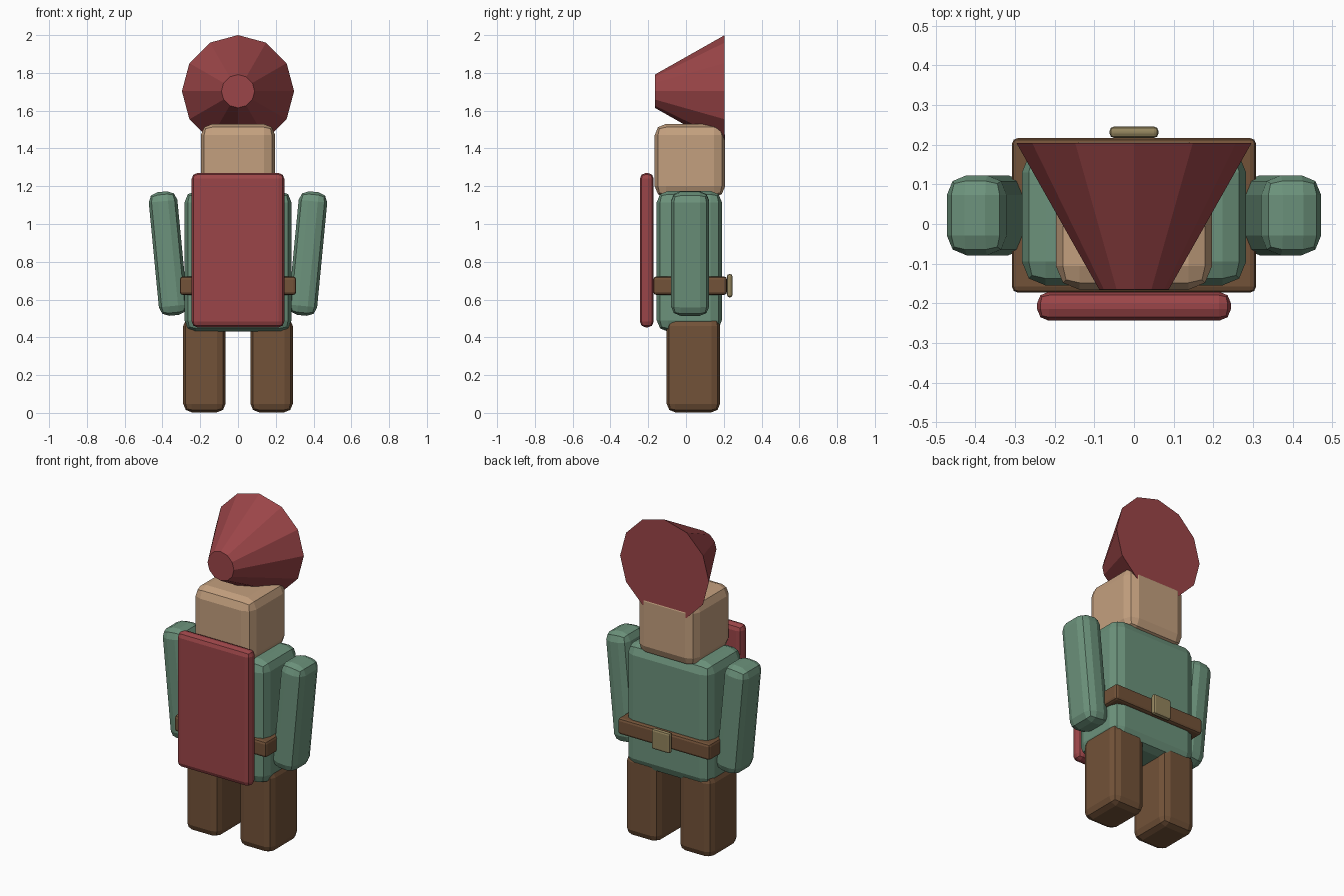
import bpy
from math import radians

if "Cube" in bpy.data.objects:
    bpy.data.objects.remove(bpy.data.objects["Cube"])


def material(name, rgb):
    m = bpy.data.materials.new(name)
    m.diffuse_color = (*rgb, 1)
    m.use_nodes = True
    m.node_tree.nodes["Principled BSDF"].inputs["Base Color"].default_value = m.diffuse_color
    return m


RED = material("red_cloth", (0.33, 0.06, 0.065))
SKIN = material("skin", (0.55, 0.35, 0.21))
GREEN = material("green_cloth", (0.15, 0.29, 0.2))
BROWN = material("brown_leather", (0.17, 0.085, 0.04))
BRASS = material("brass", (0.29, 0.23, 0.11))


def block(name, lo, hi, bevel, mat, tilt=0):
    """Bevelled flat-shaded box between two corners, optionally tilted about y."""
    centre = [(a + b) / 2 for a, b in zip(lo, hi)]
    bpy.ops.mesh.primitive_cube_add(size=1, location=centre)
    ob = bpy.context.object
    ob.name = name
    ob.scale = [b - a for a, b in zip(lo, hi)]
    bpy.ops.object.transform_apply(location=False, rotation=False, scale=True)
    ob.rotation_euler.y = radians(tilt)
    mod = ob.modifiers.new("soft_edges", 'BEVEL')
    mod.width = bevel
    mod.segments = 2
    mod.limit_method = 'NONE'
    ob.data.materials.append(mat)
    return ob


# Torso and head
block("torso", (-0.283, -0.155, 0.43), (0.283, 0.19, 1.175), 0.06, GREEN)
block("head", (-0.197, -0.166, 1.14), (0.197, 0.207, 1.53), 0.06, SKIN)

# Legs and outward leaning arms
for side, s in (("left", -1), ("right", 1)):
    x = s * 0.178
    block(side + "_leg", (x - 0.112, -0.102, 0.003), (x + 0.112, 0.18, 0.505), 0.045, BROWN)
    x = s * 0.37
    block(side + "_arm", (x - 0.076, -0.079, 0.515), (x + 0.076, 0.123, 1.172), 0.05, GREEN, s * 5.5)

# Belt with buckle
block("belt", (-0.308, -0.173, 0.625), (0.308, 0.217, 0.722), 0.015, BROWN)
block("buckle", (-0.062, 0.217, 0.612), (0.062, 0.246, 0.735), 0.012, BRASS)

# Cape panel
block("cape", (-0.245, -0.244, 0.453), (0.245, -0.171, 1.27), 0.03, RED)

# Twelve-sided hat, narrow end towards -y
bpy.ops.mesh.primitive_cone_add(vertices=12, radius1=0.297, radius2=0.088, depth=0.37,
                                location=(0, 0.02, 1.703), rotation=(radians(90), 0, 0))
hat = bpy.context.object
hat.name = "hat"
hat.data.materials.append(RED)
